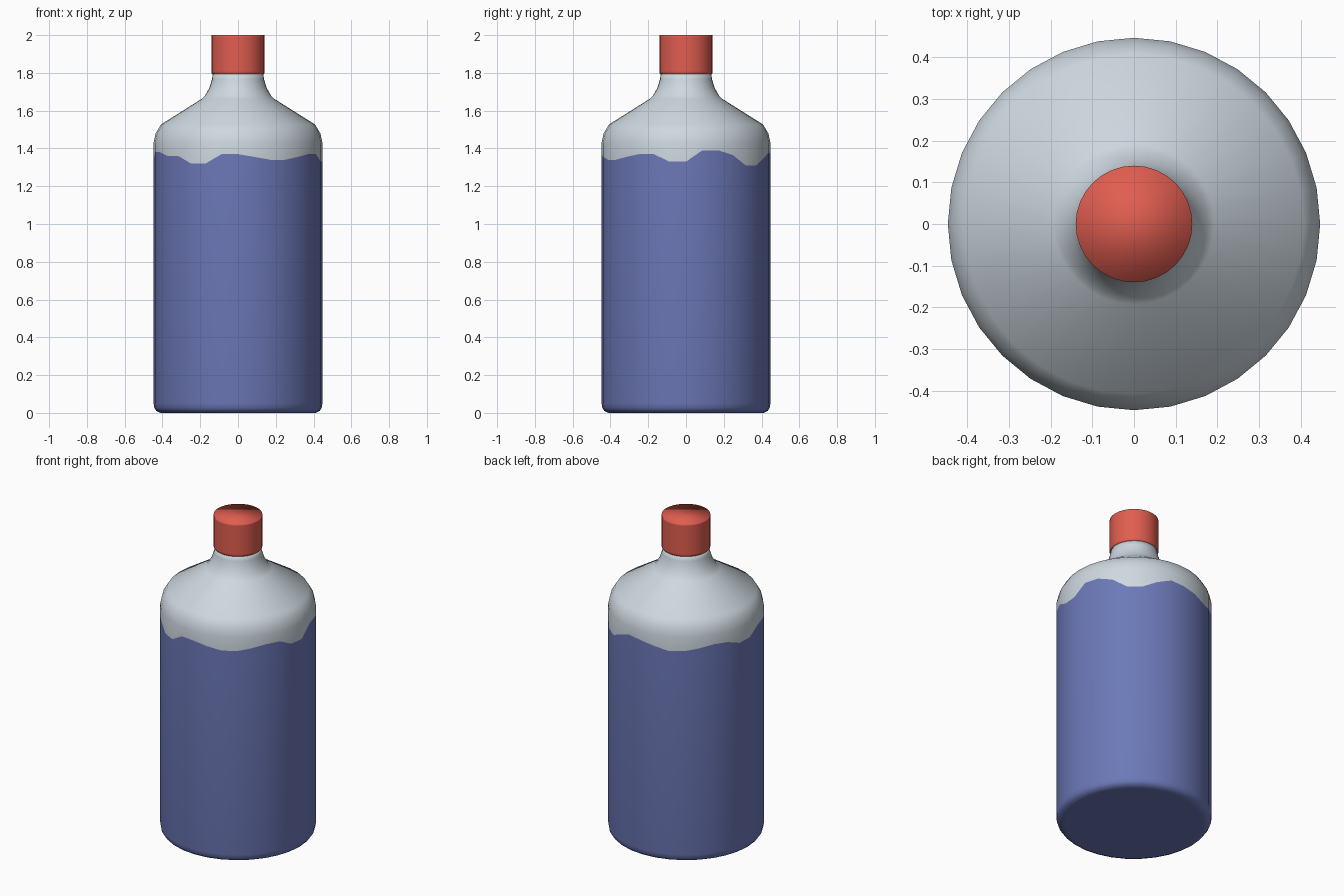
import bpy, bmesh
from math import sin, cos, pi

if "Cube" in bpy.data.objects:
    bpy.data.objects.remove(bpy.data.objects["Cube"])

N = 32  # sides around the bottle


def material(name, color):
    m = bpy.data.materials.new(name)
    m.diffuse_color = (*color, 1)
    m.use_nodes = True
    m.node_tree.nodes["Principled BSDF"].inputs["Base Color"].default_value = m.diffuse_color
    return m


def lathe(name, profile, mats, split=None):
    """Spin (radius, z) rings; z may be a list with one height per side.
    Faces from ring index 'split' upward use the second material."""
    bm = bmesh.new()
    rings = []
    for r, z in profile:
        ring = []
        for k in range(N):
            a = 2 * pi * k / N - pi / 2
            h = z[k] if isinstance(z, list) else z
            ring.append(bm.verts.new((r * cos(a), r * sin(a), h)))
        rings.append(ring)
    for i, (lo, hi) in enumerate(zip(rings, rings[1:])):
        for k in range(N):
            j = (k + 1) % N
            f = bm.faces.new((lo[k], lo[j], hi[j], hi[k]))
            f.material_index = 1 if split is not None and i >= split else 0
    bm.faces.new(rings[0][::-1])
    top = bm.faces.new(rings[-1])
    top.material_index = 0 if split is None else 1
    for f in bm.faces:
        f.smooth = True
    me = bpy.data.meshes.new(name)
    bm.to_mesh(me)
    bm.free()
    for m in mats:
        me.materials.append(m)
    ob = bpy.data.objects.new(name, me)
    bpy.context.collection.objects.link(ob)
    return ob


blue = material("blue_fill", (0.15, 0.19, 0.48))
glass = material("pale_glass", (0.62, 0.69, 0.75))
red = material("red_cap", (0.75, 0.11, 0.08))

# Wavy upper edge of the blue area, counter-clockwise from the front
wave = [1.37, 1.355, 1.34, 1.34, 1.355, 1.37, 1.37, 1.33,
        1.33, 1.39, 1.39, 1.365, 1.31, 1.31, 1.35, 1.38,
        1.37, 1.355, 1.335, 1.34, 1.355, 1.37, 1.365, 1.335,
        1.34, 1.38, 1.38, 1.36, 1.36, 1.32, 1.32, 1.37]

# Bottle body: blue below the wave, pale above
body = [(0.395, 0), (0.41, 0.0), (0.432, 0.01), (0.443, 0.025), (0.447, 0.05),
        (0.447, wave),
        (0.447, 1.43), (0.436, 1.48), (0.408, 1.527),
        (0.193, 1.662), (0.175, 1.68), (0.152, 1.72), (0.138, 1.765),
        (0.133, 1.80)]
lathe("bottle_body", body, [blue, glass], split=5)

# Screw cap
lathe("cap", [(0.135, 1.793), (0.14, 1.798), (0.14, 1.81), (0.14, 1.99), (0.14, 2.0)], [red])
